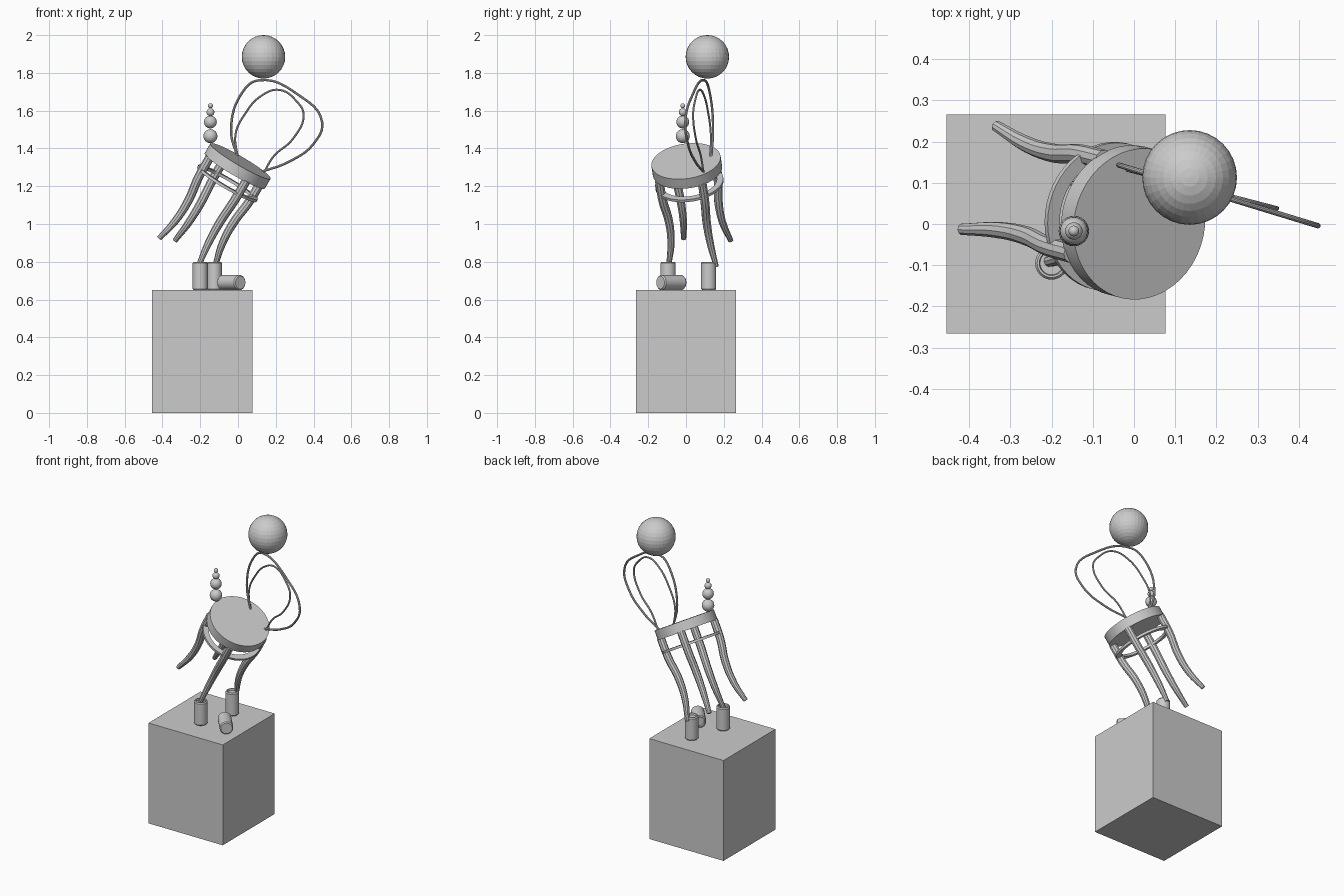
import bpy, bmesh, math
from mathutils import Vector, Matrix

if "Cube" in bpy.data.objects:
    bpy.data.objects.remove(bpy.data.objects["Cube"])

# one plain stone-grey material
grey = bpy.data.materials.new("plain grey")
grey.diffuse_color = (0.6, 0.6, 0.6, 1)
grey.use_nodes = True
grey.node_tree.nodes["Principled BSDF"].inputs["Base Color"].default_value = grey.diffuse_color

# tilted frame of the stool: n = seat axis, u / v = leg directions
n = Vector((0.5, -0.13, 0.855)).normalized()
u = Vector((0.32, 0.945, -0.04))
u = (u - n * u.dot(n)).normalized()
v = u.cross(n)
seat_top = Vector((0.013, 0.0, 1.333))


def frame(x, y, z, origin):
    m = Matrix((x, y, z)).transposed().to_4x4()
    m.translation = origin
    return m


STOOL = frame(v, u, n, seat_top)


def finish(ob, smooth=True):
    bpy.context.view_layer.objects.active = ob
    for o in bpy.context.selected_objects:
        o.select_set(False)
    ob.select_set(True)
    if ob.type == 'CURVE':
        bpy.ops.object.convert(target='MESH')
        ob = bpy.context.object
    ob.data.materials.clear()
    ob.data.materials.append(grey)
    if smooth:
        bpy.ops.object.shade_smooth_by_angle(angle=math.radians(35))
    return ob


def lathe(name, profile, matrix, closed=False, segs=48):
    """Revolve (radius, height) points around local z."""
    bm = bmesh.new()
    vs = [bm.verts.new((r, 0, h)) for r, h in profile]
    es = [bm.edges.new(p) for p in zip(vs, vs[1:])]
    if closed:
        es.append(bm.edges.new((vs[-1], vs[0])))
    bmesh.ops.spin(bm, geom=vs + es, cent=(0, 0, 0), axis=(0, 0, 1),
                   angle=2 * math.pi, steps=segs, use_duplicate=False)
    bmesh.ops.remove_doubles(bm, verts=bm.verts[:], dist=1e-5)
    bmesh.ops.recalc_face_normals(bm, faces=bm.faces[:])
    me = bpy.data.meshes.new(name)
    bm.to_mesh(me)
    bm.free()
    ob = bpy.data.objects.new(name, me)
    bpy.context.collection.objects.link(ob)
    ob.matrix_world = matrix
    return finish(ob)


def tube(name, pts, depth, radii=None, res=6):
    """Round rod through points, optionally tapered."""
    cu = bpy.data.curves.new(name, 'CURVE')
    cu.dimensions = '3D'
    cu.bevel_depth = depth
    cu.bevel_resolution = 3
    cu.resolution_u = res
    cu.use_fill_caps = True
    sp = cu.splines.new('BEZIER')
    sp.bezier_points.add(len(pts) - 1)
    for i, (bp, p) in enumerate(zip(sp.bezier_points, pts)):
        bp.co = p
        bp.handle_left_type = bp.handle_right_type = 'AUTO'
        bp.radius = radii[i] if radii else 1
    ob = bpy.data.objects.new(name, cu)
    bpy.context.collection.objects.link(ob)
    return finish(ob)


def ball(name, loc, r, segs=32, smooth=True):
    bpy.ops.mesh.primitive_uv_sphere_add(segments=segs, ring_count=segs // 2,
                                         radius=r, location=loc)
    bpy.context.object.name = name
    return finish(bpy.context.object, smooth)


# pedestal block
bpy.ops.mesh.primitive_cube_add(size=1, location=(-0.189, 0, 0.325))
ped = bpy.context.object
ped.name = "pedestal"
ped.scale = (0.532, 0.532, 0.65)
finish(ped, False)

# seat disc and foot ring
lathe("seat", [(0, 0), (0.185, 0), (0.185, -0.06), (0, -0.06)], STOOL)
lathe("leg_ring", [(0.182, -0.13), (0.182, -0.145), (0.148, -0.145), (0.148, -0.13)],
      STOOL, closed=True)

# four sabre legs: (height below seat top, offset along each axis, radius)
leg_profile = [(-0.055, 0.12, 0.024), (-0.18, 0.118, 0.024), (-0.31, 0.106, 0.023),
               (-0.44, 0.110, 0.020), (-0.565, 0.132, 0.014)]
for sv, side in ((1, "lower"), (-1, "raised")):
    for su, end in ((-1, "front"), (1, "back")):
        pts = [STOOL @ Vector((sv * a, su * a, h)) for h, a, r in leg_profile]
        tube(f"{side}_{end}_leg", pts, 1.0, [r for h, a, r in leg_profile])

# cups under two legs, third cup lying on its side
H = 0.15
cup = [(0, 0), (0.034, 0), (0.040, 0.007), (0.040, H - 0.007), (0.035, H),
       (0.030, H), (0.028, H - 0.012), (0, H - 0.012)]
lathe("front_cup", cup, Matrix.Translation((-0.2, -0.095, 0.65)), segs=32)
lathe("back_cup", cup, Matrix.Translation((-0.125, 0.12, 0.65)), segs=32)
axis = Vector((-0.64, 0.77, 0)).normalized()
up = Vector((0, 0, 1))
lathe("lying_cup", cup, frame(up.cross(axis).cross(axis), up.cross(axis), axis, Vector((-0.035, -0.078, 0.69)) - axis * H / 2)
      @ Matrix.Identity(4), segs=32)

# stack of beads on the seat edge
for i, (z, r) in enumerate(((1.465, 0.037), (1.54, 0.034), (1.592, 0.021), (1.626, 0.013))):
    ball(f"bead_{i + 1}", (-0.146, -0.017, z), r, 24)

# two bent wire loops, each lying in a near-vertical plane
outer = [(0.0, 1.345), (-0.037, 1.5), (0.025, 1.70), (0.105, 1.76), (0.325, 1.68),
         (0.445, 1.54), (0.40, 1.425), (0.27, 1.33), (0.12, 1.275)]
inner = [(0.0, 1.345), (-0.013, 1.475), (0.035, 1.58), (0.125, 1.68), (0.22, 1.71),
         (0.31, 1.65), (0.347, 1.58), (0.29, 1.45), (0.19, 1.36), (0.135, 1.27)]
tube("outer_wire", [(x, 0.132 - 0.305 * x, z) for x, z in outer], 0.0065)
tube("inner_wire", [(x, 0.128 - 0.26 * x, z) for x, z in inner], 0.0055)

# large ball balanced on the wire
ball("top_ball", (0.135, 0.113, 1.885), 0.115, 32, False)
